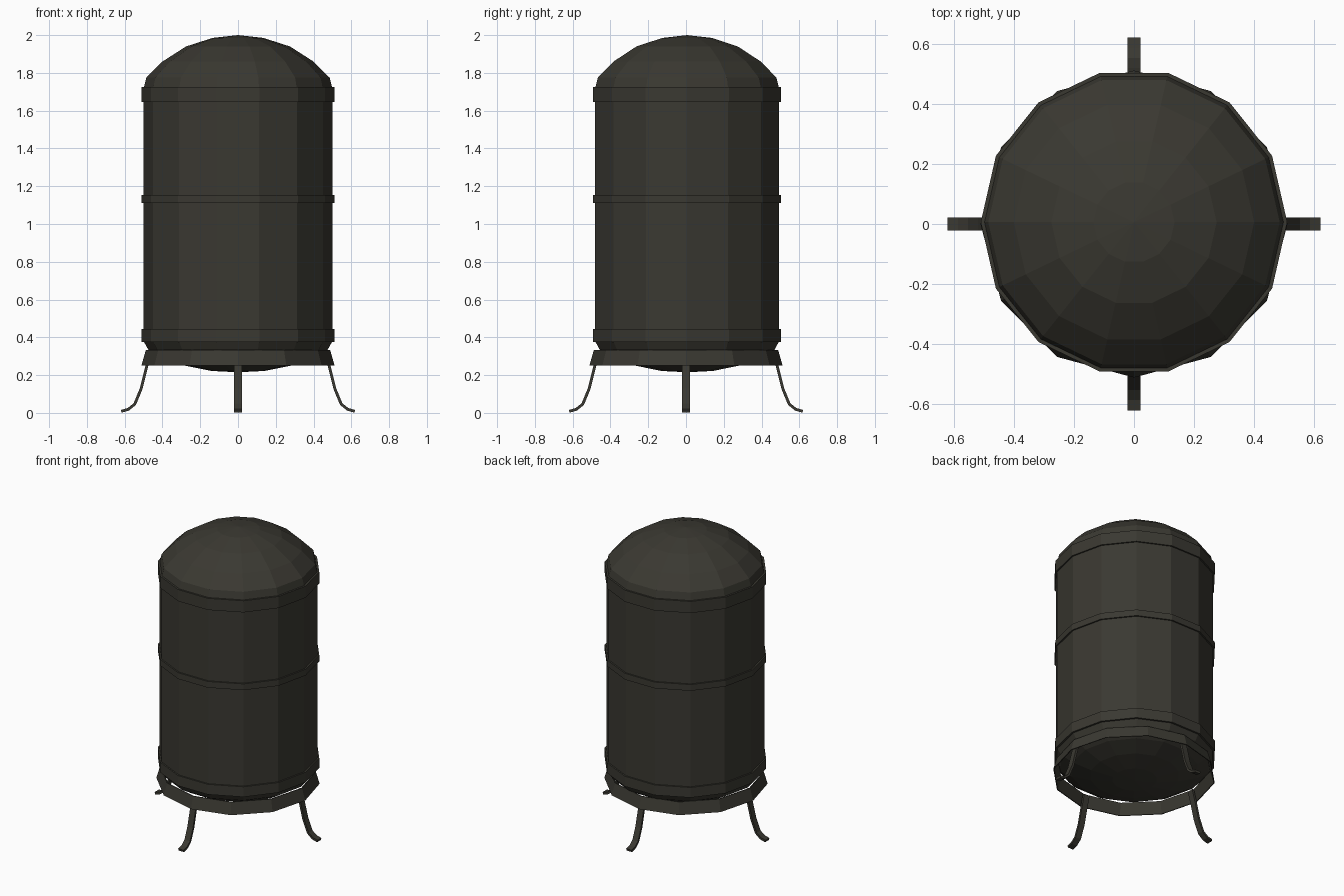
import bpy, bmesh, math

if "Cube" in bpy.data.objects:
    bpy.data.objects.remove(bpy.data.objects["Cube"])

# single dark olive-grey paint
paint = bpy.data.materials.new("dark olive grey")
paint.diffuse_color = (0.042, 0.040, 0.031, 1)
paint.use_nodes = True
paint.node_tree.nodes["Principled BSDF"].inputs["Base Color"].default_value = paint.diffuse_color


def finish(name, bm, recalc=True):
    if recalc:
        bmesh.ops.recalc_face_normals(bm, faces=bm.faces)
    me = bpy.data.meshes.new(name)
    bm.to_mesh(me)
    bm.free()
    me.materials.append(paint)
    ob = bpy.data.objects.new(name, me)
    bpy.context.collection.objects.link(ob)
    return ob


def lathe(name, profile, sides, cy=0.0, recalc=True):
    """Revolve (radius, z) points, listed bottom to top, around z."""
    bm = bmesh.new()
    rows = []
    for r, z in profile:
        if r == 0:
            rows.append([bm.verts.new((0, cy, z))] * sides)
        else:
            rows.append([bm.verts.new((r * math.cos(a), cy + r * math.sin(a), z))
                         for a in (2 * math.pi * i / sides for i in range(sides))])
    for lo, hi in zip(rows, rows[1:]):
        for i in range(sides):
            j = (i + 1) % sides
            loop = list(dict.fromkeys((lo[i], lo[j], hi[j], hi[i])))
            bm.faces.new(loop)
    return finish(name, bm, recalc)


SIDES, CY = 14, 0.006

# tank with dished bottom and domed top
lathe("tank_body", [(0, 0.215), (0.14, 0.222), (0.28, 0.25), (0.40, 0.29),
                    (0.475, 0.335), (0.50, 0.38), (0.50, 1.715),
                    (0.485, 1.775), (0.40, 1.86), (0.275, 1.94),
                    (0.135, 1.985), (0, 2.0)], SIDES, CY)

# raised bands
for name, z0, z1 in (("lower_band", 0.375, 0.445),
                     ("middle_band", 1.11, 1.153),
                     ("upper_band", 1.645, 1.725)):
    lathe(name, [(0.495, z0), (0.51, z0), (0.51, z1), (0.495, z1)], SIDES, CY)

# flared base skirt, open inside
lathe("base_skirt", [(0.505, 0.252), (0.511, 0.252), (0.488, 0.332),
                     (0.482, 0.332), (0.505, 0.252)], 12)

# four bent strap legs: (outer distance, z) along the bend
path = [(0.470, 0.32), (0.490, 0.25), (0.520, 0.13), (0.553, 0.05),
        (0.585, 0.025), (0.620, 0.016)]
HALF, THICK = 0.021, 0.015
for k, name in enumerate(("right_leg", "back_leg", "left_leg", "front_leg")):
    a = k * math.pi / 2
    c, s = math.cos(a), math.sin(a)
    bm = bmesh.new()
    rows = []
    for i, (r, z) in enumerate(path):
        p, q = path[max(i - 1, 0)], path[min(i + 1, len(path) - 1)]
        dx, dz = q[0] - p[0], q[1] - p[1]
        n = math.hypot(dx, dz)
        ox, oz = dz / n * THICK, -dx / n * THICK
        row = []
        for t, w in ((0, -HALF), (0, HALF), (1, HALF), (1, -HALF)):
            x, zz = r + ox * t, z + oz * t
            row.append(bm.verts.new((x * c - w * s, x * s + w * c, max(zz, 0))))
        rows.append(row)
    for lo, hi in zip(rows, rows[1:]):
        for i in range(4):
            j = (i + 1) % 4
            bm.faces.new((lo[i], lo[j], hi[j], hi[i]))
    bm.faces.new(rows[0])
    bm.faces.new(rows[-1])
    finish(name, bm)
